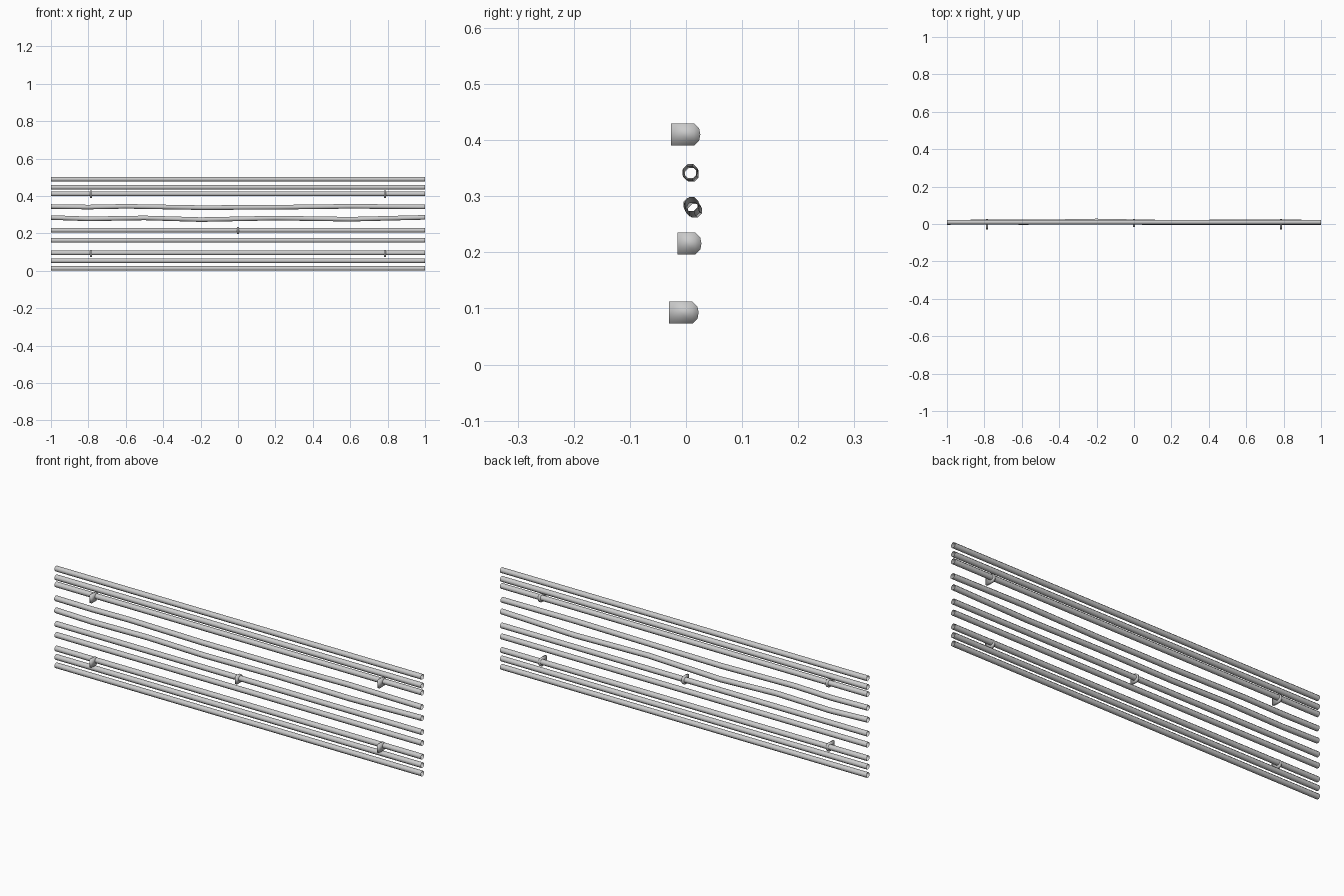
import bpy, bmesh, math

if "Cube" in bpy.data.objects:
    bpy.data.objects.remove(bpy.data.objects["Cube"])

R = 0.0132      # pipe radius
SIDES = 8


def make_object(name, bm):
    me = bpy.data.meshes.new(name)
    bmesh.ops.recalc_face_normals(bm, faces=bm.faces)
    for f in bm.faces:
        f.smooth = True
    bm.to_mesh(me)
    bm.free()
    ob = bpy.data.objects.new(name, me)
    bpy.context.collection.objects.link(ob)
    return ob


def pipe(name, path):
    """Open-ended tube along x through the (x, y, z) stations."""
    bm = bmesh.new()
    rings = []
    for x, y, z in path:
        ring = []
        for i in range(SIDES):
            a = 2 * math.pi * (i + 0.5) / SIDES
            ring.append(bm.verts.new((x, y + R * math.cos(a), z + R * math.sin(a))))
        rings.append(ring)
    for a, b in zip(rings, rings[1:]):
        for i in range(SIDES):
            j = (i + 1) % SIDES
            bm.faces.new((a[i], a[j], b[j], b[i]))
    return make_object(name, bm)


def clip(name, x, back, front, z, half=0.0195, t=0.0055):
    """Solid D-shaped clip plate, rounded towards the back."""
    profile = [(front, -half), (back - 0.011, -half), (back - 0.002, -half * 0.55),
               (back, 0), (back - 0.002, half * 0.55), (back - 0.011, half), (front, half)]
    bm = bmesh.new()
    f = bm.faces.new([bm.verts.new((x - t, y, z + h)) for y, h in profile])
    ext = bmesh.ops.extrude_face_region(bm, geom=[f], use_keep_orig=True)
    moved = [g for g in ext["geom"] if isinstance(g, bmesh.types.BMVert)]
    bmesh.ops.translate(bm, verts=moved, vec=(2 * t, 0, 0))
    return make_object(name, bm)


# Straight pipes
for n, z in enumerate((0.013, 0.054, 0.096, 0.163, 0.217, 0.412, 0.447, 0.490)):
    pipe(f"straight_pipe_{n + 1}", [(-1, 0.010, z), (1, 0.010, z)])

# Slightly bent pipes
pipe("bent_pipe_upper", [(-1, 0.008, 0.344), (-0.8, 0.010, 0.341), (-0.6, 0.008, 0.345),
                         (-0.2, 0.010, 0.338), (0.2, 0.007, 0.340), (0.6, 0.008, 0.345),
                         (1, 0.006, 0.342)])
pipe("bent_pipe_lower", [(-1, 0.008, 0.285), (-0.8, 0.012, 0.278), (-0.5, 0.011, 0.283),
                         (-0.2, 0.016, 0.274), (0.2, 0.009, 0.282), (0.6, 0.012, 0.276),
                         (1, 0.010, 0.286)])

# Wall clips: mirrored pairs plus one in the middle
for side, x in (("left", -0.785), ("right", 0.785)):
    clip(f"upper_clip_{side}", x, 0.0255, -0.027, 0.410)
    clip(f"lower_clip_{side}", x, 0.0225, -0.030, 0.0925)
clip("middle_clip", 0, 0.0275, -0.0155, 0.2155)
